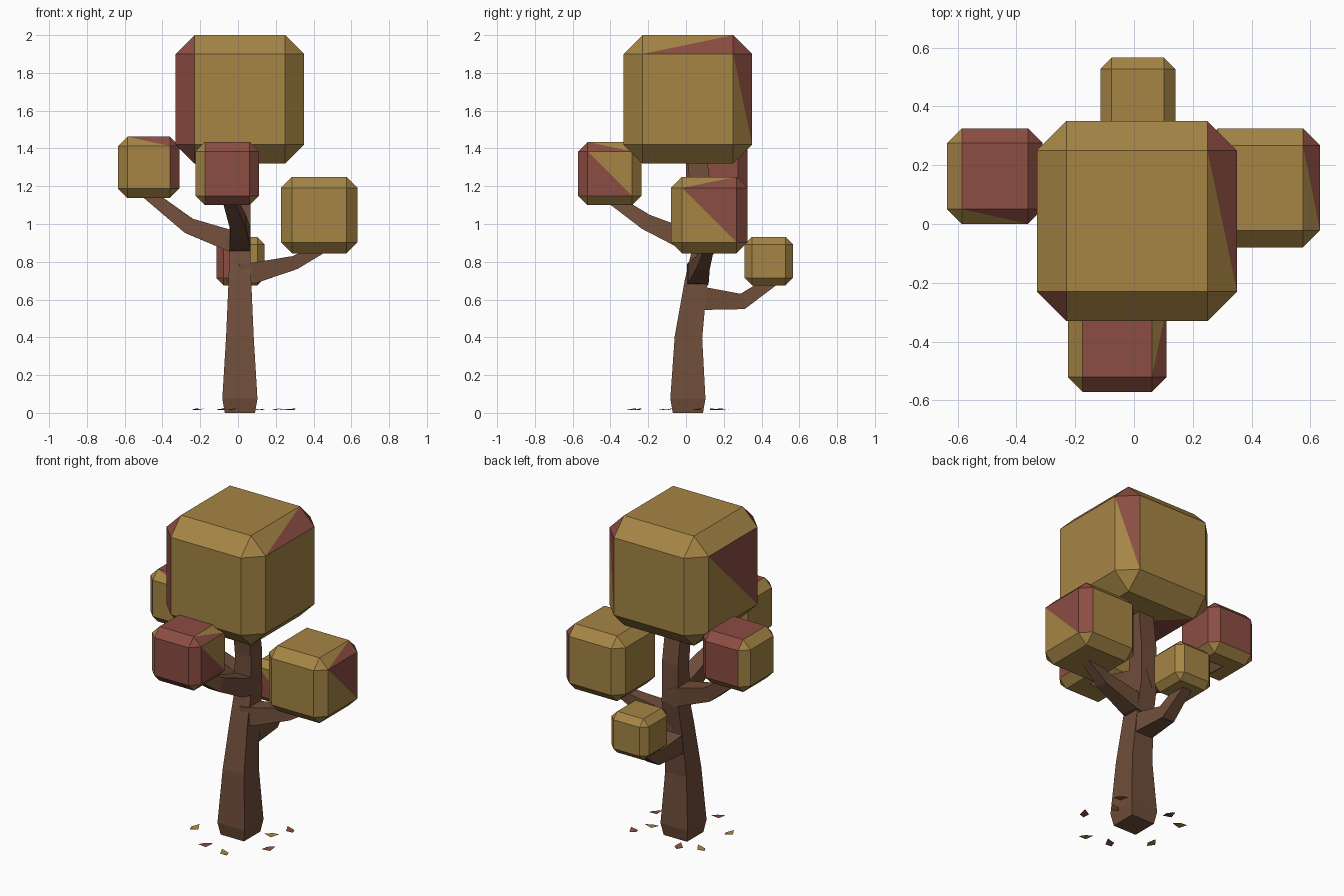
import bpy, bmesh, math, random
from mathutils import Vector

if "Cube" in bpy.data.objects:
    bpy.data.objects.remove(bpy.data.objects["Cube"])

random.seed(4)


def material(name, rgb):
    m = bpy.data.materials.new(name)
    m.diffuse_color = (*rgb, 1)
    m.use_nodes = True
    m.node_tree.nodes["Principled BSDF"].inputs["Base Color"].default_value = m.diffuse_color
    return m


BARK = material("bark", (0.16, 0.075, 0.042))
GOLD = material("gold_leaf", (0.38, 0.235, 0.06))
RED = material("red_leaf", (0.26, 0.075, 0.055))


def finish(bm, name, mats):
    mesh = bpy.data.meshes.new(name)
    bm.to_mesh(mesh)
    bm.free()
    for m in mats:
        mesh.materials.append(m)
    obj = bpy.data.objects.new(name, mesh)
    bpy.context.collection.objects.link(obj)
    return obj


# Square, tapered limb swept along (x, y, z, half_width) points
def limb(name, path, side):
    bm = bmesh.new()
    side = Vector(side)
    pts = [Vector(p[:3]) for p in path]
    rings = []
    for i, p in enumerate(pts):
        a, b = pts[max(i - 1, 0)], pts[min(i + 1, len(pts) - 1)]
        tangent = (p - a).normalized() + (b - p).normalized()
        if i < 2 and name == "trunk":
            tangent = Vector((0, 0, 1))
        u = (side - side.project(tangent)).normalized() * path[i][3]
        v = tangent.normalized().cross(u)
        rings.append([bm.verts.new(p + s * u + t * v)
                      for s, t in ((-1, -1), (1, -1), (1, 1), (-1, 1))])
    for r, q in zip(rings, rings[1:]):
        for k in range(4):
            n = (k + 1) % 4
            bm.faces.new((r[k], r[n], q[n], q[k]))
    bm.faces.new(rings[0][::-1])
    bm.faces.new(rings[-1])
    bmesh.ops.recalc_face_normals(bm, faces=bm.faces)
    return finish(bm, name, [BARK])


X, Y = (1, 0, 0), (0, 1, 0)
limb("trunk", [(.01, .01, 0, .08), (.01, .01, .075, .093), (.01, .013, .4, .073),
               (.01, .052, .69, .06), (.01, .088, .86, .056),
               (.01, .088, 1.1, .055), (.005, .05, 1.42, .052)], X)
limb("right_branch", [(.01, .06, .73, .055), (.08, .065, .74, .055),
                      (.3, .09, .795, .036), (.46, .12, .88, .026)], Y)
limb("left_branch", [(.01, .09, .89, .055), (-.05, .09, .915, .055),
                     (-.26, .12, .99, .042), (-.49, .16, 1.17, .03)], Y)
limb("front_branch", [(.01, .09, .9, .055), (.01, -.03, .93, .055),
                      (0, -.21, 1.01, .042), (-.05, -.4, 1.14, .03)], X)
limb("back_branch", [(.01, .03, .61, .06), (.01, .1, .605, .06),
                     (.01, .3, .59, .042), (.01, .46, .7, .03)], X)


# Chamfered leaf block; red patches are (normal, corner) pairs,
# corner None paints the whole face, otherwise the triangle at that corner
def leaf_block(name, centre, size, bevel, patches):
    bm = bmesh.new()
    bmesh.ops.create_cube(bm, size=size)
    bmesh.ops.bevel(bm, geom=bm.edges[:], offset=bevel, segments=1,
                    affect='EDGES', clamp_overlap=True)
    bm.normal_update()
    for normal, corner in patches:
        n = Vector(normal).normalized()
        f = max(bm.faces, key=lambda g: g.normal.dot(n))
        if corner:
            vs = list(f.verts)
            c = Vector(corner)
            i = max(range(len(vs)), key=lambda k: vs[k].co.dot(c))
            tip = vs[i]
            g, _ = bmesh.utils.face_split(f, vs[i - 1], vs[(i + 1) % len(vs)])
            f = f if tip in f.verts[:] else g
            bm.normal_update()
        f.material_index = 1
    bmesh.ops.translate(bm, verts=bm.verts, vec=centre)
    return finish(bm, name, [GOLD, RED])


leaf_block("crown", (.01, .01, 1.66), .68, .1, [
    ((-1, -1, 0), None), ((-1, -1, 1), None), ((-1, -1, -1), None),
    ((-1, 0, 0), (0, -1, 1.1)), ((1, 1, 1), None), ((1, 0, 1), (1, 2, -1)),
    ((1, 1, 0), (-1, 1, 2)), ((0, 0, -1), (-1.1, -1, 0))])
leaf_block("left_foliage", (-.473, .163, 1.3), .325, .05, [
    ((0, 0, 1), None), ((1, 0, 0), None), ((0, 1, 0), None), ((1, -1, 0), None),
    ((1, 0, 1), None), ((0, 1, 1), None), ((1, 1, 0), None), ((1, -1, 1), None),
    ((1, 1, 1), None), ((0, -1, 1), (2, 1, 1))])
leaf_block("front_foliage", (-.057, -.403, 1.267), .335, .05, [
    ((0, -1, 0), None), ((0, 0, 1), None), ((0, -1, 1), None), ((1, -1, 0), None),
    ((0, -1, -1), None), ((0, 1, 1), None), ((1, -1, 1), None),
    ((1, 0, 0), (0, -1, -1.1)), ((1, 0, 1), (1, -2, -1))])
leaf_block("right_foliage", (.43, .123, 1.047), .405, .058, [
    ((1, 0, 0), (0, 1.1, 1)), ((1, 1, 0), None), ((1, 1, 1), None),
    ((1, 0, 1), (1, 2, -1))])
leaf_block("back_foliage", (.013, .438, .803), .255, .038, [
    ((-1, -1, 0), None), ((0, -1, 0), (-1, 0, -1.1))])

# Fallen leaves: small folded diamonds around the base
bm = bmesh.new()
spots = [(-.22, -.11), (-.04, -.26), (.11, -.29), (.28, -.1), (.19, .06),
         (.24, .17), (-.21, .15), (-.09, .2)]
for i, (x, y) in enumerate(spots):
    t = random.uniform(0, math.tau)
    d, s = Vector((math.cos(t), math.sin(t), 0)), Vector((-math.sin(t), math.cos(t), 0))
    c = Vector((x, y, .017))
    tail, tip, left, right = [bm.verts.new(c + v) for v in (
        -.042 * d + Vector((0, 0, .004)), .042 * d + Vector((0, 0, .008)),
        .026 * s, -.026 * s - Vector((0, 0, .003)))]
    for tri in ((tail, right, left), (right, tip, left)):
        bm.faces.new(tri).material_index = (0, 1, 0, 1)[i % 4]
finish(bm, "fallen_leaves", [GOLD, RED])
